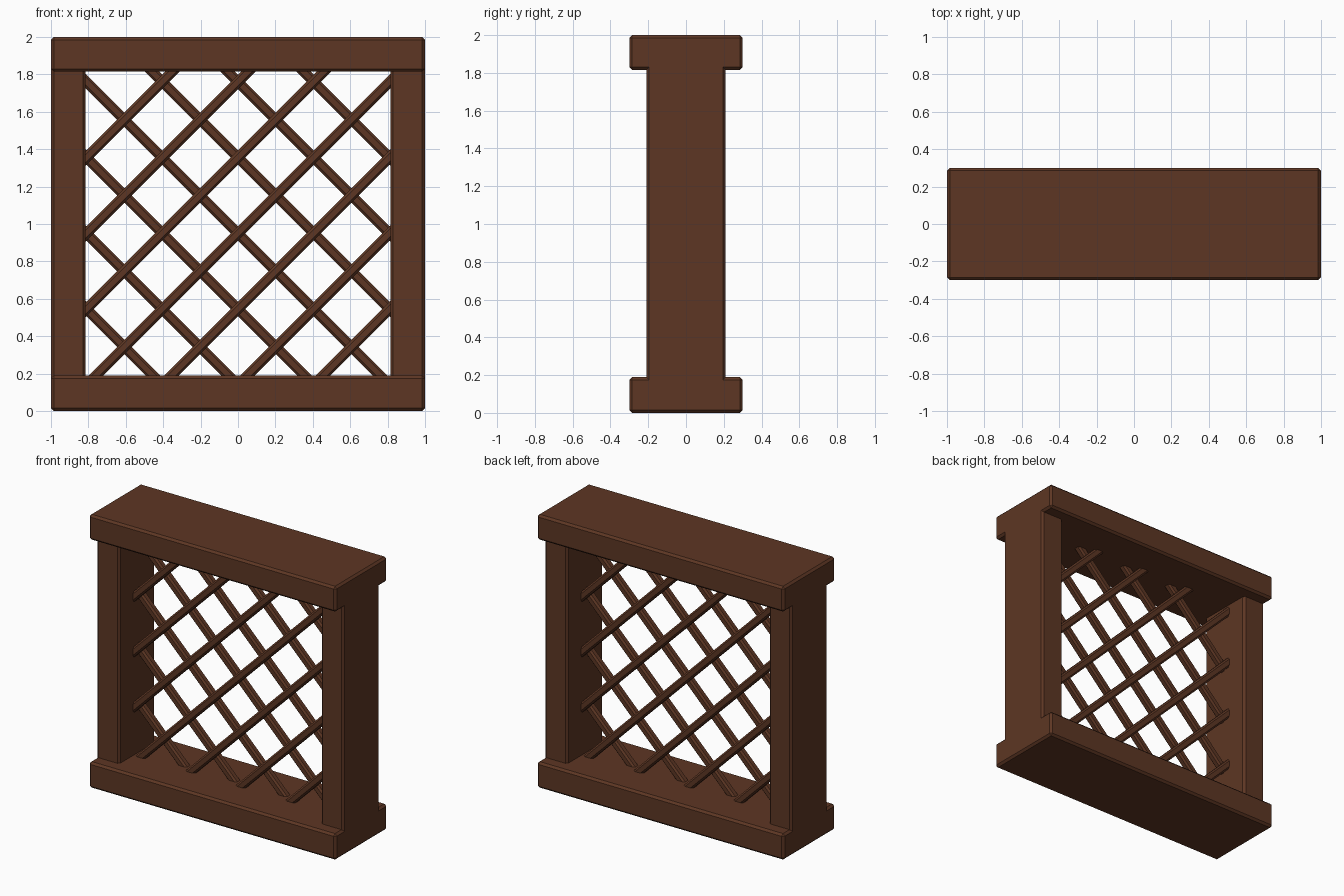
import bpy, bmesh, math
from mathutils import Matrix, Vector

if "Cube" in bpy.data.objects:
    bpy.data.objects.remove(bpy.data.objects["Cube"])

wood = bpy.data.materials.new("brown_wood")
wood.diffuse_color = (0.11, 0.037, 0.017, 1)
wood.use_nodes = True
wood.node_tree.nodes["Principled BSDF"].inputs["Base Color"].default_value = wood.diffuse_color


def add_object(name, bm):
    bmesh.ops.recalc_face_normals(bm, faces=bm.faces[:])
    mesh = bpy.data.meshes.new(name)
    bm.to_mesh(mesh)
    bm.free()
    mesh.materials.append(wood)
    obj = bpy.data.objects.new(name, mesh)
    bpy.context.collection.objects.link(obj)
    return obj


# Frame: wide top and bottom rails flush with narrower posts, as one solid
INNER, LOW, HIGH = 0.815, 0.19, 1.815
grid = ((-1, -INNER, INNER, 1), (-0.3, -0.21, 0.21, 0.3), (0, LOW, HIGH, 2))


def solid(i, j, k):
    if not all(0 <= n <= 2 for n in (i, j, k)):
        return False
    return k != 1 or (i != 1 and j == 1)


bm = bmesh.new()
for i in range(3):
    for j in range(3):
        for k in range(3):
            if not solid(i, j, k):
                continue
            cell = (i, j, k)
            for axis in range(3):
                for side in (0, 1):
                    near = list(cell)
                    near[axis] += 1 if side else -1
                    if solid(*near):
                        continue
                    u, v = (axis + 1) % 3, (axis + 2) % 3
                    corners = []
                    for du, dv in ((0, 0), (1, 0), (1, 1), (0, 1)):
                        idx = list(cell)
                        idx[axis] += side
                        idx[u] += du
                        idx[v] += dv
                        corners.append(bm.verts.new([grid[a][idx[a]] for a in range(3)]))
                    bm.faces.new(corners if side else corners[::-1])
bmesh.ops.remove_doubles(bm, verts=bm.verts[:], dist=1e-4)
bmesh.ops.dissolve_limit(bm, angle_limit=0.02, verts=bm.verts[:], edges=bm.edges[:])
bm.normal_update()
# chamfer only the outward corners
outer = [e for e in bm.edges if e.is_manifold and e.calc_face_angle_signed() > 0.5]
bmesh.ops.bevel(bm, geom=outer, offset=0.015, segments=1, affect='EDGES')
add_object("frame", bm)


# Lattice slats: chamfered bars trimmed to the frame opening
def slat(name, height, direction, y):
    """Bar through (0, y, height) at 45 degrees; direction 1 rises to the right."""
    bm = bmesh.new()
    bmesh.ops.create_cube(bm, size=1, matrix=Matrix.Diagonal((5, 0.055, 0.055, 1)))
    long_edges = [e for e in bm.edges if abs(e.verts[0].co.x - e.verts[1].co.x) > 1]
    bmesh.ops.bevel(bm, geom=long_edges, offset=0.012, segments=1, affect='EDGES')
    place = Matrix.Translation((0, y, height)) @ Matrix.Rotation(-direction * math.pi / 4, 4, 'Y')
    bmesh.ops.transform(bm, matrix=place, verts=bm.verts[:])
    m = 0.005
    for co, no in (((INNER + m, 0, 0), (1, 0, 0)), ((-INNER - m, 0, 0), (-1, 0, 0)),
                   ((0, 0, HIGH + m), (0, 0, 1)), ((0, 0, LOW - m), (0, 0, -1))):
        bmesh.ops.bisect_plane(bm, geom=bm.verts[:] + bm.edges[:] + bm.faces[:],
                               plane_co=Vector(co), plane_no=Vector(no), clear_outer=True)
        open_edges = [e for e in bm.edges if e.is_boundary]
        if open_edges:
            bmesh.ops.holes_fill(bm, edges=open_edges, sides=0)
    add_object(name, bm)


for n in range(-3, 4):
    slat(f"front_slat_{n + 4}", 0.95 + 0.405 * n, 1, -0.024)
    slat(f"back_slat_{n + 4}", 0.95 + 0.405 * n, -1, 0.024)
